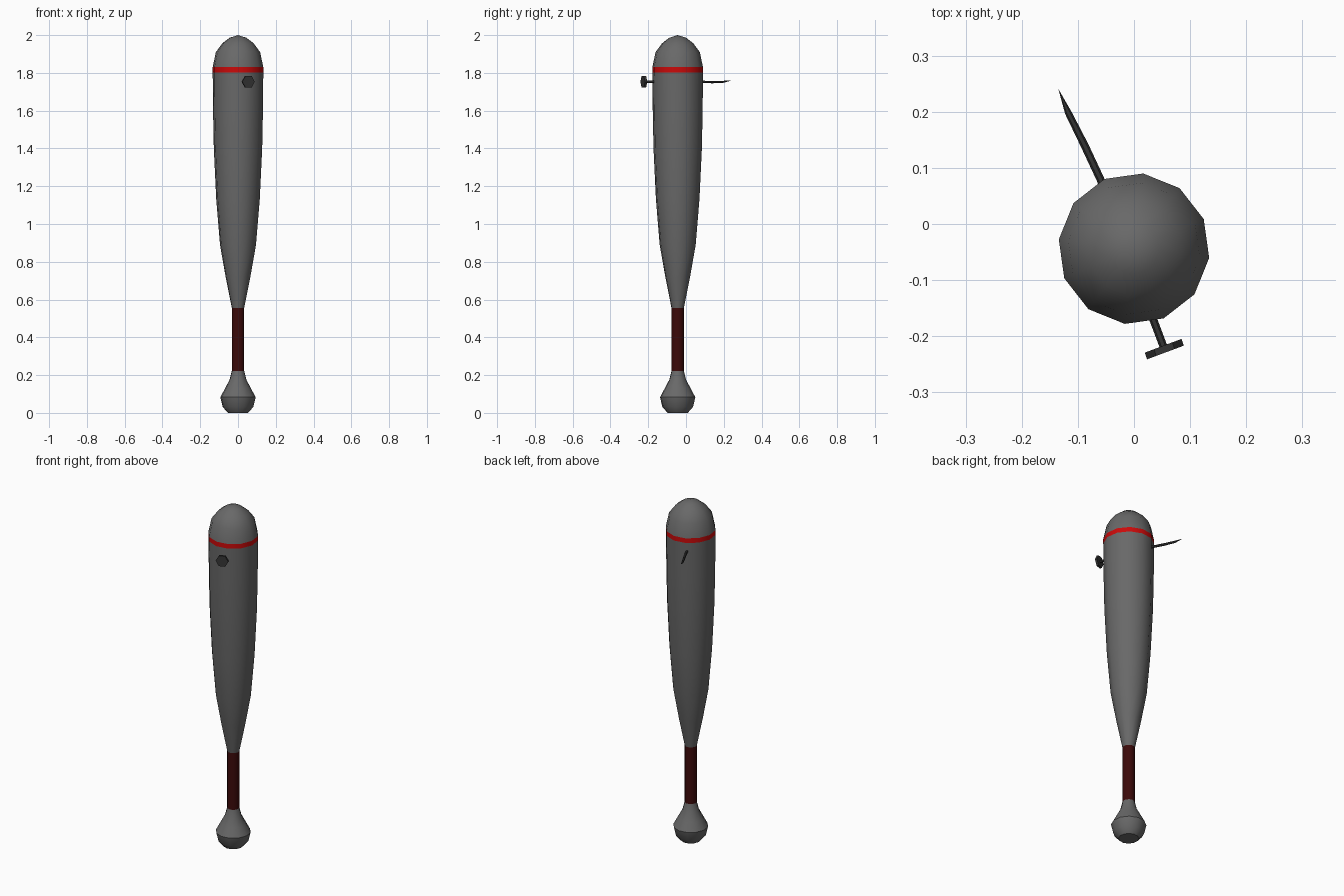
import bpy, bmesh, math
from mathutils import Vector

if "Cube" in bpy.data.objects:
    bpy.data.objects.remove(bpy.data.objects["Cube"], do_unlink=True)


def material(name, rgb):
    mat = bpy.data.materials.new(name)
    mat.use_nodes = True
    colour = (*rgb, 1)
    mat.diffuse_color = colour
    mat.node_tree.nodes["Principled BSDF"].inputs["Base Color"].default_value = colour
    return mat


grey = material("worn grey", (0.14, 0.14, 0.14))
red = material("bright red", (0.6, 0.003, 0.003))
maroon = material("dark maroon", (0.045, 0.003, 0.003))
iron = material("dark iron", (0.035, 0.035, 0.035))


def sweep(name, stations, sides, phase, u, v, mat, cap_start=False, smooth=True):
    """Skin rings of given centre and radius; a zero radius closes to a point."""
    bm = bmesh.new()
    rings = []
    for centre, radius in stations:
        if radius == 0:
            rings.append([bm.verts.new(centre)])
            continue
        angles = [phase + math.tau * i / sides for i in range(sides)]
        rings.append([bm.verts.new(centre + radius * (u * math.cos(a) + v * math.sin(a)))
                      for a in angles])
    if cap_start:
        bm.faces.new(rings[0][::-1])
    for low, high in zip(rings, rings[1:]):
        for i in range(sides):
            j = (i + 1) % sides
            if len(high) == 1:
                bm.faces.new((low[i], low[j], high[0]))
            else:
                bm.faces.new((low[i], low[j], high[j], high[i]))
    mesh = bpy.data.meshes.new(name)
    bm.to_mesh(mesh)
    bm.free()
    mesh.materials.append(mat)
    obj = bpy.data.objects.new(name, mesh)
    bpy.context.collection.objects.link(obj)
    if smooth:
        bpy.ops.object.select_all(action='DESELECT')
        obj.select_set(True)
        bpy.context.view_layer.objects.active = obj
        bpy.ops.object.shade_smooth_by_angle(angle=math.radians(35))
    return obj


def turned(name, profile, mat, cap_start=False):
    """Twelve-sided turned part from (radius, height) pairs."""
    stations = [(Vector((0, -0.044, z)), r) for r, z in profile]
    return sweep(name, stations, 12, math.radians(-7), Vector((1, 0, 0)),
                 Vector((0, 1, 0)), mat, cap_start)


# Bat body, from the knob up to the rounded end
turned("knob", [(0.054, 0), (0.082, 0.032), (0.094, 0.083), (0.069, 0.13),
                (0.045, 0.175), (0.033, 0.222)], grey, cap_start=True)
turned("grip", [(0.033, 0.222), (0.033, 0.555)], maroon)
turned("barrel", [(0.033, 0.555), (0.066, 0.72), (0.096, 0.89), (0.116, 1.13),
                  (0.129, 1.4), (0.133, 1.6), (0.135, 1.803)], grey)
turned("stripe", [(0.135, 1.803), (0.135, 1.83)], red)
turned("rounded_end", [(0.135, 1.83), (0.118, 1.91), (0.083, 1.957),
                       (0.045, 1.986), (0, 2.0)], grey)

# Bent nail driven through the barrel: hexagonal head, shaft, point
nail = [((0.056, -0.229, 1.753), 0.035), ((0.052, -0.217, 1.753), 0.035),
        ((0.052, -0.217, 1.753), 0.007), ((-0.06, 0.08, 1.753), 0.007),
        ((-0.088, 0.14, 1.751), 0.007), ((-0.117, 0.198, 1.753), 0.006),
        ((-0.135, 0.241, 1.76), 0)]
sweep("nail", [(Vector(p), r) for p, r in nail], 6, 0,
      Vector((-0.937, -0.35, 0)), Vector((0, 0, 1)), iron, cap_start=True, smooth=False)
